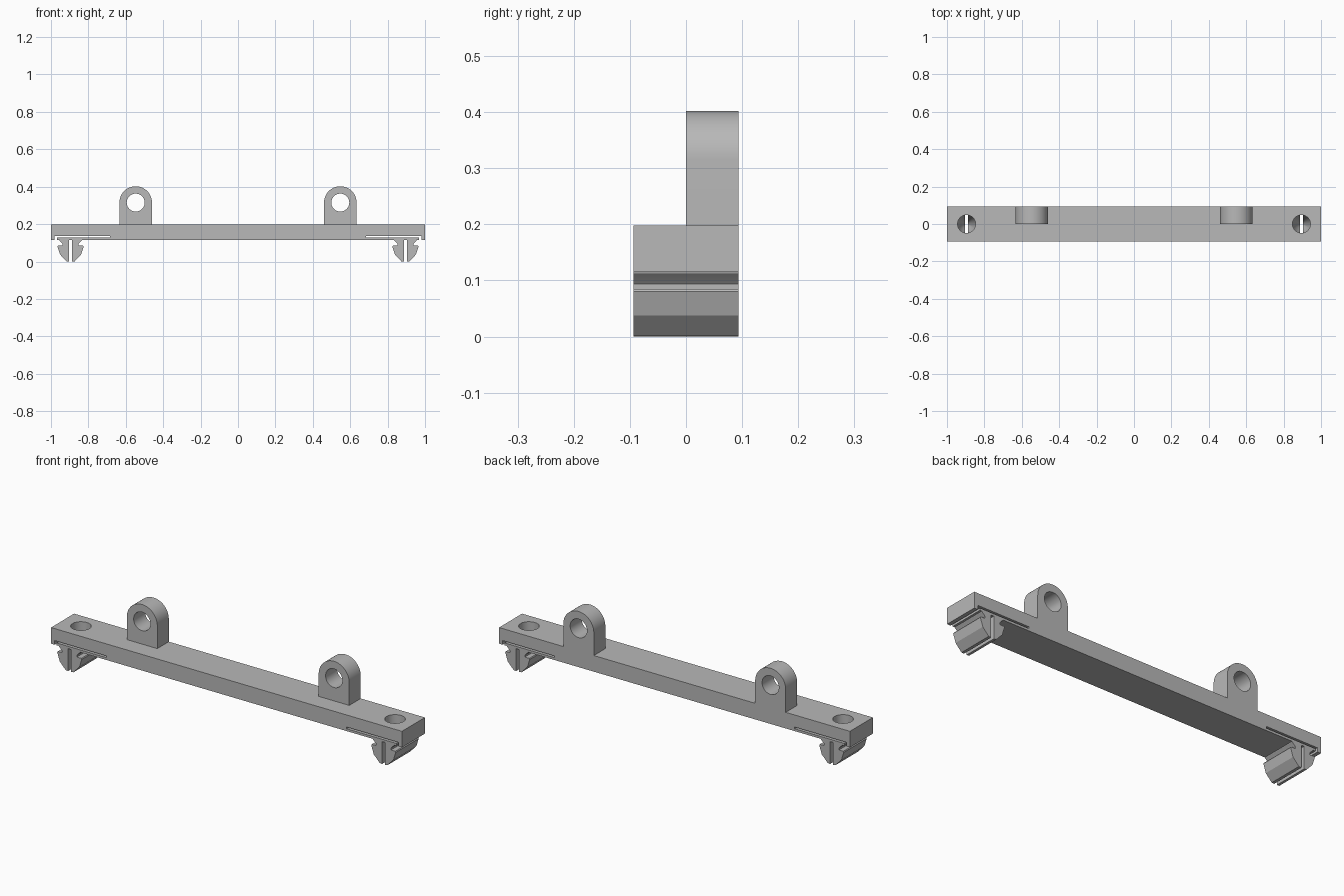
import bpy, bmesh, math

if "Cube" in bpy.data.objects:
    bpy.data.objects.remove(bpy.data.objects["Cube"])

grey = bpy.data.materials.new("grey_plastic")
grey.diffuse_color = (0.48, 0.48, 0.48, 1)
grey.use_nodes = True
grey.node_tree.nodes["Principled BSDF"].inputs["Base Color"].default_value = grey.diffuse_color

HALF = 0.0935           # half depth of the bar
Z0, Z1 = 0.115, 0.198   # bar bottom and top
CLIP_X, LUG_X, LUG_Z = 0.895, 0.547, 0.315


def finish(name, bm):
    bmesh.ops.recalc_face_normals(bm, faces=bm.faces)
    me = bpy.data.meshes.new(name)
    bm.to_mesh(me)
    bm.free()
    ob = bpy.data.objects.new(name, me)
    bpy.context.collection.objects.link(ob)
    me.materials.append(grey)
    return ob


def prism(name, pts, y0, y1):
    """Extrude an x-z outline along y."""
    bm = bmesh.new()
    f = bm.faces.new([bm.verts.new((x, y0, z)) for x, z in pts])
    ext = bmesh.ops.extrude_face_region(bm, geom=[f])
    verts = [v for v in ext["geom"] if isinstance(v, bmesh.types.BMVert)]
    bmesh.ops.translate(bm, verts=verts, vec=(0, y1 - y0, 0))
    return finish(name, bm)


def arc(cx, cz, r, a0, a1, n):
    return [(cx + r * math.cos(a0 + (a1 - a0) * i / n),
             cz + r * math.sin(a0 + (a1 - a0) * i / n)) for i in range(n + 1)]


def lathe(name, prof, cx, n=48):
    """Closed solid of revolution about a vertical axis."""
    bm = bmesh.new()
    rings = [[bm.verts.new((cx + r * math.cos(2 * math.pi * i / n),
                            r * math.sin(2 * math.pi * i / n), z))
              for i in range(n)] for r, z in prof]
    for a, b in zip(rings, rings[1:]):
        for i in range(n):
            j = (i + 1) % n
            bm.faces.new((a[i], a[j], b[j], b[i]))
    bm.faces.new(rings[0])
    bm.faces.new(rings[-1])
    return finish(name, bm)


def cut(ob, cutter):
    m = ob.modifiers.new("cut", 'BOOLEAN')
    m.operation, m.solver, m.object = 'DIFFERENCE', 'EXACT', cutter
    bpy.context.view_layer.objects.active = ob
    bpy.ops.object.modifier_apply(modifier=m.name)


# bar outline with a spring slot under each end, open at the outer tip
half = [(0.968, Z0), (0.968, 0.127), (0.685, 0.127), (0.685, 0.136),
        (0.98, 0.136), (0.98, Z0), (1, Z0), (1, Z1)]
bar = prism("bar", half + [(-x, z) for x, z in reversed(half)], -HALF, HALF)
parts = [bar]

# half of the snap clip: flared neck, barb and tapered tip
prong = [(0.008, 0.118), (0.062, 0.118), (0.06, 0.112), (0.048, 0.101),
         (0.042, 0.094), (0.042, 0.085), (0.067, 0.085), (0.07, 0.08),
         (0.056, 0.037), (0.022, 0.001), (0.008, 0)]

for side, word in ((-1, "left"), (1, "right")):
    cx = side * CLIP_X
    # screw hole that runs on as a cone between the prongs
    hole = lathe("screw_hole_cutter", [(0.048, 0.25), (0.048, 0.113), (0.004, 0.005)], cx)
    cut(bar, hole)
    for s, place in ((-1, "a"), (1, "b")):
        p = prism(f"{word}_clip_prong_{place}",
                  [(cx + s * x, z) for x, z in prong], -HALF, HALF)
        cut(p, hole)
        parts.append(p)
    bpy.data.objects.remove(hole)

    # rounded lug with an eye
    lx = side * LUG_X
    lug = prism(f"{word}_lug",
                [(lx - 0.087, Z1)] + arc(lx, LUG_Z, 0.087, math.pi, 0, 32) + [(lx + 0.087, Z1)],
                0, HALF)
    eye = prism("eye_cutter", arc(lx, LUG_Z, 0.048, 0, 2 * math.pi, 40)[:-1], -0.05, 0.15)
    cut(lug, eye)
    bpy.data.objects.remove(eye)
    parts.append(lug)

# smooth the round walls, keep the edges sharp
bpy.ops.object.select_all(action='DESELECT')
for ob in parts:
    ob.select_set(True)
bpy.context.view_layer.objects.active = bar
bpy.ops.object.shade_smooth_by_angle(angle=math.radians(25))
